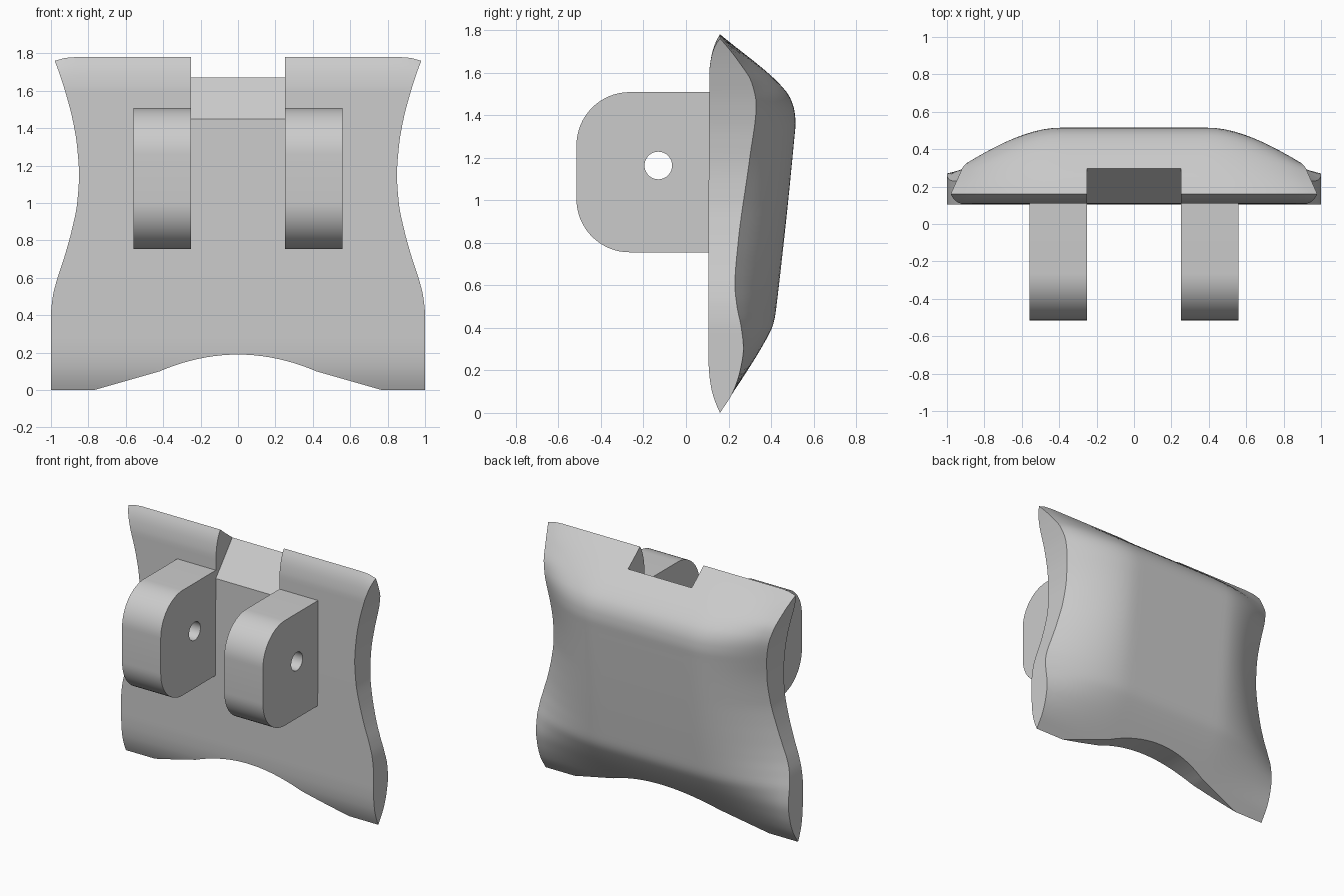
import bpy, bmesh, math

cube = bpy.data.objects.get("Cube")
if cube:
    bpy.data.objects.remove(cube, do_unlink=True)


def smooth_curve(points):
    """Monotone cubic through (position, value) pairs."""
    n = len(points)
    d = [(points[i + 1][1] - points[i][1]) / (points[i + 1][0] - points[i][0]) for i in range(n - 1)]
    m = [d[0]]
    for a, b in zip(d, d[1:]):
        m.append(2 * a * b / (a + b) if a * b > 0 else 0)
    m.append(d[-1])

    def value(p):
        i = 0
        while i < n - 2 and p > points[i + 1][0]:
            i += 1
        h = points[i + 1][0] - points[i][0]
        t = (p - points[i][0]) / h
        c0, c1 = points[i][1], points[i + 1][1]
        s = t * t * (3 - 2 * t)
        return c0 + (c1 - c0) * s + h * t * (1 - t) * (m[i] * (1 - t) - m[i + 1] * t)
    return value


def make_object(name, bm):
    bmesh.ops.recalc_face_normals(bm, faces=bm.faces)
    mesh = bpy.data.meshes.new(name)
    bm.to_mesh(mesh)
    bm.free()
    obj = bpy.data.objects.new(name, mesh)
    bpy.context.collection.objects.link(obj)
    return obj


def prism(name, outline, axis, start, end):
    """Extrude a flat outline along x (outline in y, z) or y (outline in x, z)."""
    bm = bmesh.new()
    place = (lambda a, b, c: (c, a, b)) if axis == "x" else (lambda a, b, c: (a, c, b))
    ends = [[bm.verts.new(place(a, b, c)) for a, b in outline] for c in (start, end)]
    for ring in ends:
        bm.faces.new(ring)
    for i in range(len(outline)):
        j = (i + 1) % len(outline)
        bm.faces.new((ends[0][i], ends[0][j], ends[1][j], ends[1][i]))
    return make_object(name, bm)


def arc(cx, cy, r, a0, a1, steps):
    angles = [math.radians(a0 + (a1 - a0) * i / steps) for i in range(steps + 1)]
    return [(cx + r * math.cos(a), cy + r * math.sin(a)) for a in angles]


def activate(obj):
    bpy.ops.object.select_all(action="DESELECT")
    obj.select_set(True)
    bpy.context.view_layer.objects.active = obj


def cut(obj, cutter):
    mod = obj.modifiers.new("cut", "BOOLEAN")
    mod.operation, mod.solver, mod.object = "DIFFERENCE", "EXACT", cutter
    activate(obj)
    bpy.ops.object.modifier_apply(modifier=mod.name)
    bpy.data.objects.remove(cutter, do_unlink=True)


# Plate: front, back, side edge and half width as functions of height
TOP = 1.78
front = smooth_curve([(0, .16), (.05, .138), (.12, .118), (.2, .108), (.28, .105),
                      (1.6, .11), (1.68, .12), (1.74, .138), (TOP, .16)])
back = smooth_curve([(0, .16), (.37, .39), (.41, .408), (.45, .418), (.5, .425), (1.3, .51),
                     (1.36, .515), (1.42, .51), (1.48, .49), (1.53, .455), (TOP, .16)])
edge = smooth_curve([(0, .16), (.1, .222), (.2, .255), (.3, .27), (.4, .26), (.5, .24), (.6, .23),
                     (.8, .245), (1.2, .3), (1.45, .33), (1.55, .31), (1.65, .25), (TOP, .16)])
width = smooth_curve([(0, 1), (.4, 1), (.5, .99), (.6, .965), (.7, .932), (.85, .89), (1, .86),
                      (1.15, .85), (1.3, .86), (1.45, .885), (1.6, .925), (TOP, .98)])

ROWS, COLS, FLAT = 72, 36, .4
bm = bmesh.new()
rings = []
for r in range(ROWS + 1):
    z = TOP * r / ROWS
    half = width(z)
    xs = [half * (2 * c / COLS - 1) for c in range(COLS + 1)]

    def height(x):
        lean = max(0, abs(x) - .88) / .1
        return z - .02 * lean ** 2 * max(0, (z - 1.6) / (TOP - 1.6))

    def bulge(x):
        t = max(0, (abs(x) - FLAT) / (half - FLAT))
        return edge(z) + (back(z) - edge(z)) * (1 - t ** 1.8)

    ring = [bm.verts.new((x, front(z), height(x))) for x in xs]
    ring += [bm.verts.new((x, bulge(x), height(x))) for x in reversed(xs)]
    rings.append(ring)
for low, high in zip(rings, rings[1:]):
    for i in range(len(low)):
        j = (i + 1) % len(low)
        bm.faces.new((low[i], low[j], high[j], high[i]))
bmesh.ops.remove_doubles(bm, verts=bm.verts, dist=.0005)
plate = make_object("curved_plate", bm)

# Arch under the plate
crown = [(x, .19 - .09 * (x / .42) ** 2) for x in (.42 * (1 - i / 10) for i in range(21))]
arch = [(.77, 0), *crown, (-.77, 0), (-.77, -.2), (.77, -.2)]
cut(plate, prism("arch_cutter", arch, "y", -.2, .8))

# Sloped notch in the top edge
notch = [(.026, 1.35), (.374, 1.765), (.374, 2), (.026, 2)]
cut(plate, prism("notch_cutter", notch, "x", -.252, .252))

# Two mounting lugs with a pin hole
lug = [(.115, .755), (.115, 1.508)]
lug += arc(-.265, 1.258, .25, 90, 180, 16) + arc(-.265, 1.005, .25, 180, 270, 16)
parts = [plate]
for side, name in ((1, "left_lug"), (-1, "right_lug")):
    x0, x1 = sorted((side * .252, side * .558))
    obj = prism(name, lug, "x", x0, x1)
    cut(obj, prism("pin_cutter", arc(-.13, 1.163, .065, 0, 350, 35), "x", x0 - .1, x1 + .1))
    parts.append(obj)

for obj in parts:
    activate(obj)
    bpy.ops.object.shade_smooth_by_angle(angle=math.radians(25))
